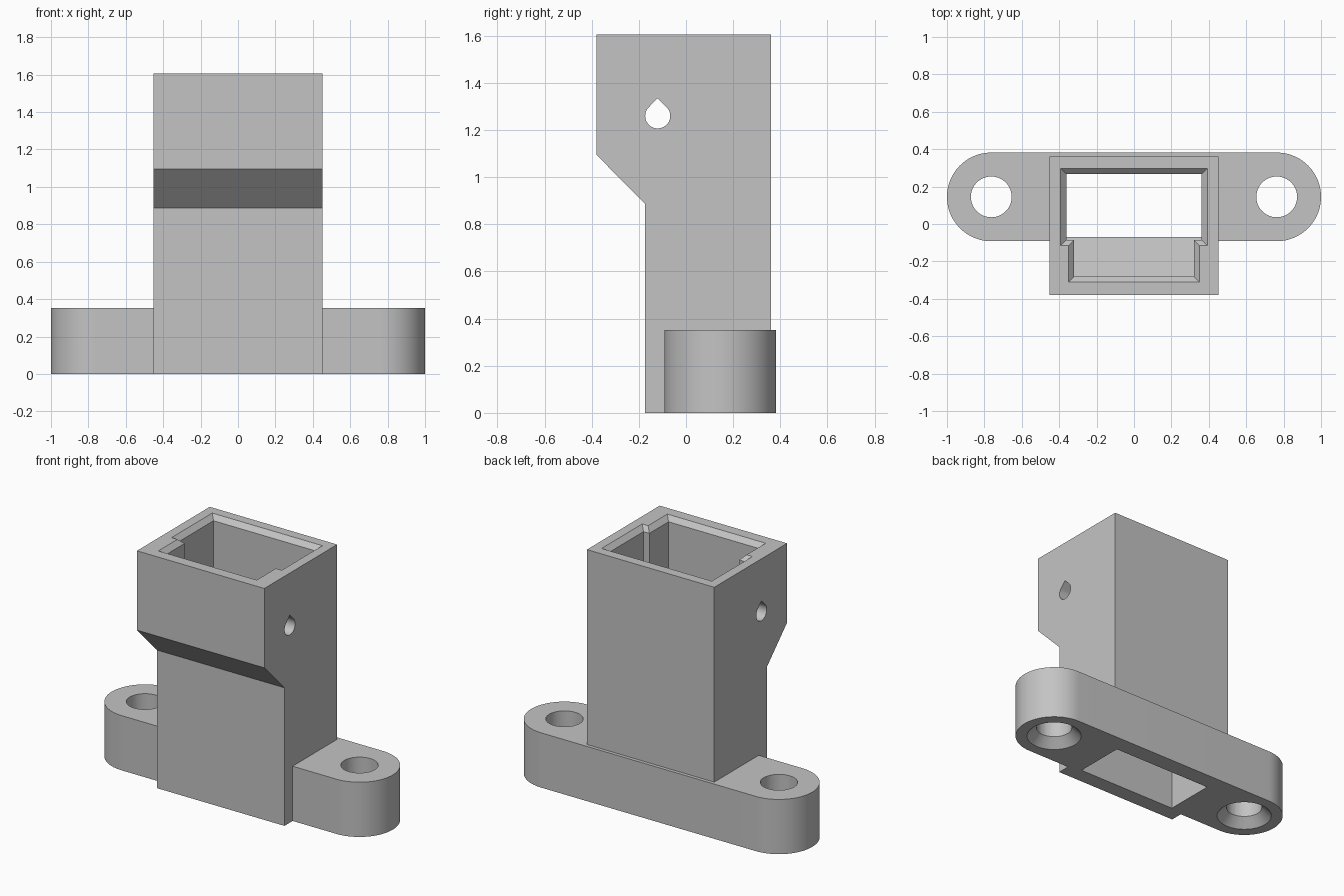
import bpy
import bmesh
from math import pi, cos, sin
from mathutils import Vector

cube = bpy.data.objects.get("Cube")
if cube:
    bpy.data.objects.remove(cube, do_unlink=True)

grey = bpy.data.materials.new("light grey plastic")
grey.use_nodes = True
grey.diffuse_color = (0.55, 0.55, 0.55, 1)
grey.node_tree.nodes["Principled BSDF"].inputs["Base Color"].default_value = grey.diffuse_color


def make_object(name, bm):
    bmesh.ops.recalc_face_normals(bm, faces=bm.faces[:])
    mesh = bpy.data.meshes.new(name)
    bm.to_mesh(mesh)
    bm.free()
    mesh.materials.append(grey)
    obj = bpy.data.objects.new(name, mesh)
    bpy.context.collection.objects.link(obj)
    return obj


def prism(name, outline, axis, low, high):
    """Extrude a flat outline along x (outline in y, z) or z (outline in x, y)."""
    bm = bmesh.new()
    place = (lambda a, b: (low, a, b)) if axis == "x" else (lambda a, b: (a, b, low))
    face = bm.faces.new([bm.verts.new(place(a, b)) for a, b in outline])
    ring = bmesh.ops.extrude_face_region(bm, geom=[face])["geom"]
    shift = Vector((high - low, 0, 0) if axis == "x" else (0, 0, high - low))
    bmesh.ops.translate(bm, vec=shift, verts=[v for v in ring if isinstance(v, bmesh.types.BMVert)])
    return make_object(name, bm)


def cone(name, x, y, z, height, r_low, r_high):
    bm = bmesh.new()
    bmesh.ops.create_cone(bm, cap_ends=True, segments=64, radius1=r_low, radius2=r_high, depth=height)
    bmesh.ops.translate(bm, vec=(x, y, z + height / 2), verts=bm.verts[:])
    return make_object(name, bm)


def frustum(name, half, front, back):
    """Flared rectangular cutter for the lead-in chamfer at the rim."""
    bm = bmesh.new()
    bmesh.ops.create_cube(bm, size=1)
    for v in bm.verts:
        grow = 0.04 if v.co.z > 0 else -0.01
        v.co = ((half + grow) * (1 if v.co.x > 0 else -1),
                back + grow if v.co.y > 0 else front - grow,
                TOP + 0.01 if v.co.z > 0 else TOP - 0.04)
    return make_object(name, bm)


def combine(target, tool, operation):
    mod = target.modifiers.new(operation.lower(), "BOOLEAN")
    mod.operation = operation
    mod.solver = "EXACT"
    mod.object = tool
    bpy.ops.object.select_all(action="DESELECT")
    bpy.context.view_layer.objects.active = target
    target.select_set(True)
    bpy.ops.object.modifier_apply(modifier=mod.name)
    bpy.data.objects.remove(tool, do_unlink=True)


TOP = 1.605
FOOT_Y, FOOT_X, FOOT_R = 0.145, 0.763, 0.237
WIDE, NARROW = 0.362, 0.32
STEP_Y = -0.085

# Housing with a forward overhang
body = prism("bracket_housing", [(-0.175, 0), (0.36, 0), (0.36, TOP), (-0.38, TOP),
                                 (-0.38, 1.095), (-0.175, 0.888)], "x", -0.453, 0.453)

# Round-ended mounting foot
outline = []
for side in (1, -1):
    for i in range(49):
        a = -pi / 2 + pi * i / 48
        outline.append((side * (FOOT_X + FOOT_R * cos(a)), FOOT_Y + side * FOOT_R * sin(a)))
foot = prism("mounting_foot", outline, "z", 0, 0.352)
combine(body, foot, "UNION")

# Through channel: wide at the back, narrower pocket in the overhang
combine(body, prism("wide_channel", [(0.268, -0.1), (0.268, 1.8), (STEP_Y, 1.8), (STEP_Y, 0.865),
                                     (-0.07, 0.85), (-0.07, -0.1)], "x", -WIDE, WIDE), "DIFFERENCE")
combine(body, prism("narrow_pocket", [(0, 1.8), (-0.28, 1.8), (-0.28, 1.06), (-0.07, 0.85),
                                      (0, 0.85)], "x", -NARROW, NARROW), "DIFFERENCE")

# Chamfered rim
combine(body, frustum("wide_chamfer", WIDE, STEP_Y, 0.268), "DIFFERENCE")
combine(body, frustum("narrow_chamfer", NARROW, -0.28, 0), "DIFFERENCE")

# Teardrop cross hole through both side walls
drop = [(-0.12, 1.335)]
for i in range(37):
    a = pi * 0.75 + pi * 1.5 * i / 36
    drop.append((-0.12 + 0.053 * cos(a), 1.26 + 0.053 * sin(a)))
combine(body, prism("cross_hole", drop, "x", -0.6, 0.6), "DIFFERENCE")

# Screw holes, countersunk from below
for side in (-1, 1):
    x = side * FOOT_X
    combine(body, cone("screw_hole", x, FOOT_Y, -0.1, 0.6, 0.109, 0.109), "DIFFERENCE")
    combine(body, cone("countersink", x, FOOT_Y, -0.01, 0.08, 0.177, 0.097), "DIFFERENCE")

bpy.ops.object.shade_smooth_by_angle(angle=pi / 6)
